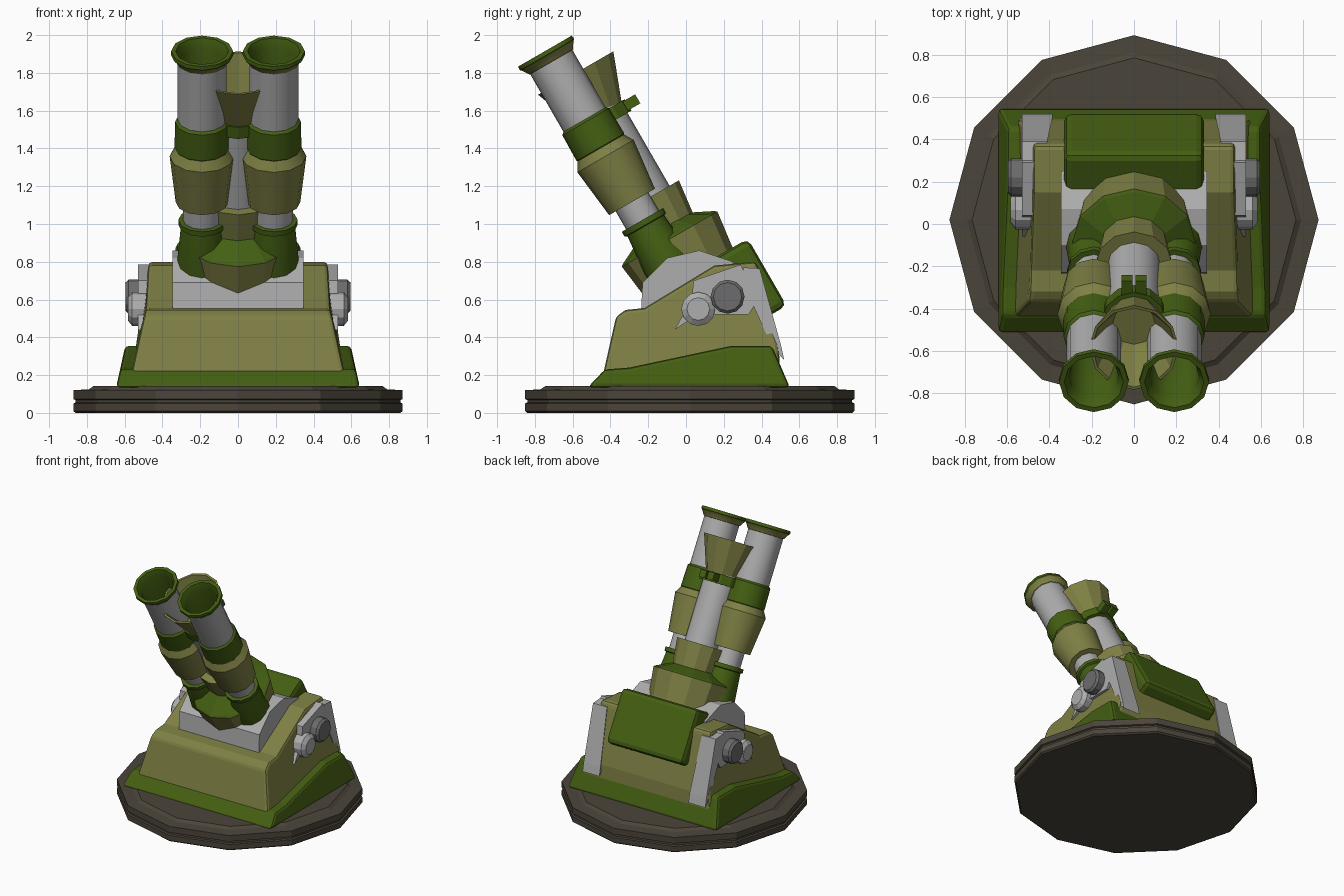
import bpy, bmesh, math
from mathutils import Matrix, Vector

if "Cube" in bpy.data.objects:
    bpy.data.objects.remove(bpy.data.objects["Cube"])


def mat(name, c):
    m = bpy.data.materials.new(name)
    m.diffuse_color = (*c, 1)
    m.use_nodes = True
    m.node_tree.nodes["Principled BSDF"].inputs["Base Color"].default_value = m.diffuse_color
    return m


MATS = [mat("green", (0.058, 0.115, 0.006)), mat("olive", (0.21, 0.215, 0.058)),
        mat("light_grey", (0.42, 0.42, 0.42)), mat("dark_grey", (0.15, 0.15, 0.15)),
        mat("brown", (0.07, 0.059, 0.042))]
GREEN, OLIVE, GREY, DARK, BROWN = range(5)
TILT = Matrix.Rotation(math.radians(30), 4, 'X')   # barrel axis leans to the front


def finish(name, bm, bevel=0.0, smooth=False):
    bmesh.ops.recalc_face_normals(bm, faces=bm.faces)
    me = bpy.data.meshes.new(name)
    bm.to_mesh(me)
    bm.free()
    for m in MATS:
        me.materials.append(m)
    ob = bpy.data.objects.new(name, me)
    bpy.context.collection.objects.link(ob)
    if smooth:
        bpy.context.view_layer.objects.active = ob
        ob.select_set(True)
        bpy.ops.object.shade_smooth_by_angle(angle=math.radians(32))
        ob.select_set(False)
    if bevel:
        b = ob.modifiers.new("bevel", 'BEVEL')
        b.width, b.segments, b.limit_method = bevel, 2, 'ANGLE'
        b.angle_limit = math.radians(35)
    return ob


def lathe(name, prof, mats, matrix, n=12, sx=1.0, smooth=False):
    """Turn (height, radius) points; mats has one colour per band."""
    bm = bmesh.new()
    rings = []
    for h, r in prof:
        rings.append([bm.verts.new(matrix @ Vector((sx * r * math.cos(a), r * math.sin(a), h)))
                      for a in (2 * math.pi * i / n for i in range(n))])
    for k in range(len(rings) - 1):
        for i in range(n):
            j = (i + 1) % n
            f = bm.faces.new((rings[k][i], rings[k][j], rings[k + 1][j], rings[k + 1][i]))
            f.material_index = mats[k]
    bm.faces.new(rings[0][::-1]).material_index = mats[0]
    bm.faces.new(rings[-1]).material_index = mats[-1]
    return finish(name, bm, smooth=smooth)


def prism(name, prof, x0, x1, m, bevel=0.0):
    """Side profile of (y, z) points spanned between x0(z) and x1(z)."""
    bm = bmesh.new()
    a = [bm.verts.new((x0(z), y, z)) for y, z in prof]
    b = [bm.verts.new((x1(z), y, z)) for y, z in prof]
    bm.faces.new(a)
    bm.faces.new(b[::-1])
    for i in range(len(prof)):
        j = (i + 1) % len(prof)
        bm.faces.new((a[i], a[j], b[j], b[i]))
    for f in bm.faces:
        f.material_index = m
    return finish(name, bm, bevel)


def tilted_box(name, x, s, t, m, bevel):
    bm = bmesh.new()
    size = Matrix.Diagonal((x[1] - x[0], s[1] - s[0], t[1] - t[0], 1))
    mid = Matrix.Translation((sum(x) / 2, sum(s) / 2, sum(t) / 2))
    bmesh.ops.create_cube(bm, size=1, matrix=TILT @ mid @ size)
    for f in bm.faces:
        f.material_index = m
    return finish(name, bm, bevel)


def at(x, s):
    return TILT @ Matrix.Translation((x, s, 0))


# Turntable disc with a groove and a raised top
lathe("turntable", [(0, 0.86), (0.01, 0.872), (0.05, 0.872), (0.055, 0.86), (0.068, 0.86),
                    (0.073, 0.872), (0.12, 0.872), (0.125, 0.79), (0.142, 0.765)],
      [BROWN] * 8, Matrix.Translation((0, 0.02, 0)))

# Skirt and main housing, both narrowing upward
skirt_w = lambda z: 0.675 - 0.22 * z
prism("skirt", [(-0.52, 0.135), (-0.43, 0.23), (-0.3, 0.24), (0.24, 0.355), (0.455, 0.355), (0.55, 0.135)],
      lambda z: -skirt_w(z), skirt_w, GREEN, 0.02)
body_w = lambda z: 0.56 - 0.22 * (z - 0.23) if z < 0.55 else 0.49 - 0.06 * (z - 0.55)
prism("housing", [(-0.44, 0.2), (-0.37, 0.51), (-0.32, 0.545), (-0.22, 0.555), (0.15, 0.78),
                  (0.37, 0.80), (0.385, 0.76), (0.49, 0.36), (0.5, 0.2)],
      lambda z: -body_w(z), body_w, OLIVE, 0.02)

# Grey cradle under the barrels
prism("cradle", [(-0.24, 0.5), (-0.23, 0.69), (-0.1, 0.82), (0.07, 0.86), (0.25, 0.80), (0.25, 0.5)],
      lambda z: -0.346, lambda z: 0.346, GREY)

# Rear counterweight box
tilted_box("rear_box", (-0.33, 0.33), (0.49, 0.745), (0.225, 0.635), GREEN, 0.035)

for side, sg in (("left", -1), ("right", 1)):
    # Side bracket with its rear leg
    prism(side + "_bracket", [(-0.06, 0.44), (0.03, 0.6), (0.04, 0.70), (0.29, 0.785), (0.33, 0.70),
                              (0.37, 0.58), (0.33, 0.52), (0.1, 0.52), (0.0, 0.48)],
          lambda z: sg * 0.39, lambda z: sg * 0.53, GREY)
    prism(side + "_rear_leg", [(0.30, 0.77), (0.39, 0.765), (0.505, 0.35), (0.52, 0.28),
                               (0.46, 0.34), (0.36, 0.56)],
          lambda z: sg * (0.41 if z > 0.4 else 0.385), lambda z: sg * 0.53, GREY)
    # Hinge knobs
    turn = Matrix.Rotation(sg * math.pi / 2, 4, 'Y')
    lathe(side + "_rear_knob", [(0.44, 0.09), (0.58, 0.09), (0.596, 0.075)], [DARK, DARK],
          Matrix.Translation((0, 0.22, 0.615)) @ turn)
    lathe(side + "_front_knob", [(0.44, 0.09), (0.56, 0.09), (0.583, 0.06)], [GREY, GREY],
          Matrix.Translation((0, 0.065, 0.55)) @ turn)

    # Outer barrel, foot to muzzle, hollow at the top
    prof = [(0.45, 0.13), (0.75, 0.132), (0.965, 0.112), (0.97, 0.126), (1.0, 0.126), (1.0, 0.1),
            (1.11, 0.1), (1.11, 0.14), (1.39, 0.172), (1.44, 0.142), (1.445, 0.146), (1.6, 0.143),
            (1.613, 0.129), (1.965, 0.129), (1.967, 0.134), (2.005, 0.158), (2.01, 0.166),
            (2.032, 0.164), (2.032, 0.14), (1.98, 0.118), (1.6, 0.112)]
    cols = [GREEN] * 5 + [GREY, OLIVE, OLIVE, OLIVE] + [GREEN] * 3 + [GREY, OLIVE, OLIVE] + [GREEN] * 5
    lathe(side + "_barrel", prof, cols, at(sg * 0.19, 0.311), smooth=True)

# Central mount: wide cup with green shoulder, olive collar
lathe("barrel_cup", [(0.5, 0.255), (0.65, 0.268), (0.84, 0.292), (0.85, 0.28), (0.915, 0.15)],
      [OLIVE, OLIVE, GREEN, GREEN], at(0, 0.385))
lathe("center_collar", [(0.85, 0.155), (1.085, 0.183), (1.085, 0.12)], [OLIVE, OLIVE], at(0, 0.4))
lathe("center_tube", [(1.0, 0.126), (1.62, 0.126)], [GREY], at(0, 0.4), smooth=True)

# Clamp ring with lug, then the open central funnel
lathe("clamp_ring", [(1.53, 0.12), (1.53, 0.15), (1.6, 0.15), (1.6, 0.12)], [GREEN] * 3, at(0, 0.4))
for sg in (-1, 1):
    tilted_box("clamp_lug", sorted((sg * 0.008, sg * 0.06)), (0.5, 0.61), (1.54, 1.595), GREEN, 0.0)
lathe("center_funnel", [(1.6, 0.135), (1.85, 0.23), (1.85, 0.215), (1.63, 0.11)],
      [OLIVE] * 3, at(0, 0.394), sx=0.92)
